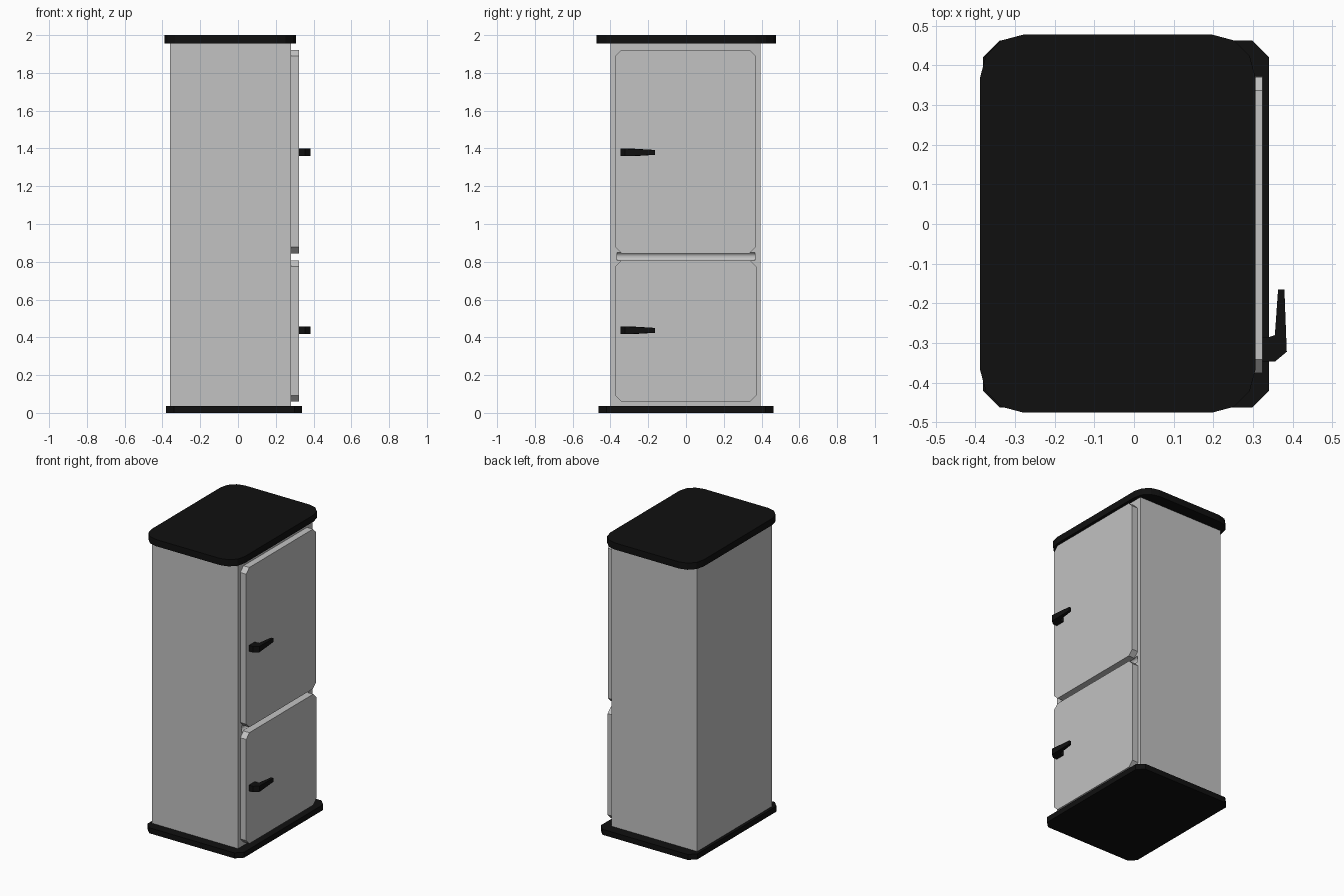
import bpy, bmesh
from math import sin, cos, pi
from mathutils import Vector

cube = bpy.data.objects.get("Cube")
if cube:
    bpy.data.objects.remove(cube, do_unlink=True)


def material(name, value):
    mat = bpy.data.materials.new(name)
    mat.use_nodes = True
    color = (value, value, value, 1)
    mat.diffuse_color = color
    mat.node_tree.nodes["Principled BSDF"].inputs["Base Color"].default_value = color
    return mat


grey = material("light_grey", 0.54)
black = material("black", 0.005)


def rounded(a0, a1, b0, b1, r, segments):
    """Outline of a rectangle with rounded or chamfered corners."""
    corners = [(a1 - r, b1 - r), (a0 + r, b1 - r), (a0 + r, b0 + r), (a1 - r, b0 + r)]
    points = []
    for i, (a, b) in enumerate(corners):
        for k in range(segments + 1):
            t = (i + k / segments) * pi / 2
            points.append((a + r * cos(t), b + r * sin(t)))
    return points


def prism(name, outline, lo, hi, axis, mat):
    """Extrude an outline in xy (axis z) or in yz (axis x)."""
    bm = bmesh.new()
    place = (lambda a, b: (a, b, lo)) if axis == "z" else (lambda a, b: (lo, a, b))
    face = bm.faces.new([bm.verts.new(place(a, b)) for a, b in outline])
    top = bmesh.ops.extrude_face_region(bm, geom=[face])
    step = Vector((0, 0, hi - lo)) if axis == "z" else Vector((hi - lo, 0, 0))
    bmesh.ops.translate(bm, vec=step, verts=[v for v in top["geom"] if isinstance(v, bmesh.types.BMVert)])
    bmesh.ops.recalc_face_normals(bm, faces=bm.faces)
    mesh = bpy.data.meshes.new(name)
    bm.to_mesh(mesh)
    bm.free()
    mesh.materials.append(mat)
    obj = bpy.data.objects.new(name, mesh)
    bpy.context.collection.objects.link(obj)
    return obj


# Cabinet with a shallow finger groove between the doors
box = [(-0.36, -0.40), (0.28, -0.40), (0.28, 0.395), (-0.36, 0.395)]
body = prism("cabinet", box, 0.035, 1.96, "z", grey)
bpy.ops.mesh.primitive_cylinder_add(vertices=24, radius=0.022, depth=0.73,
                                    location=(0.285, 0, 0.827), rotation=(pi / 2, 0, 0))
cutter = bpy.context.object
cutter.name = "groove_cutter"
cutter.data.materials.append(grey)
cutter.hide_render = True
cutter.hide_set(True)
groove = body.modifiers.new("groove", "BOOLEAN")
groove.operation = "DIFFERENCE"
groove.solver = "EXACT"
groove.object = cutter

# Top and base slabs
prism("top_slab", rounded(-0.388, 0.306, -0.475, 0.477, 0.108, 3), 1.955, 2.0, "z", black)
prism("base_slab", rounded(-0.38, 0.34, -0.463, 0.463, 0.042, 1), 0.0, 0.037, "z", black)

# Doors
prism("upper_door", rounded(-0.375, 0.369, 0.845, 1.922, 0.033, 1), 0.275, 0.324, "x", grey)
prism("lower_door", rounded(-0.375, 0.372, 0.06, 0.808, 0.033, 1), 0.275, 0.324, "x", grey)

# Lever handles: hooked outline, thinner towards the tip
hook = [(0.32, -0.347), (0.355, -0.347), (0.385, -0.322), (0.379, -0.165),
        (0.363, -0.165), (0.355, -0.28), (0.34, -0.285), (0.32, -0.285)]
for name, z in (("upper_handle", 1.379), ("lower_handle", 0.437)):
    handle = prism(name, hook, z - 0.02, z + 0.02, "z", black)
    for v in handle.data.vertices:
        if v.co.y > -0.2:
            v.co.z = z + (v.co.z - z) * 0.65
